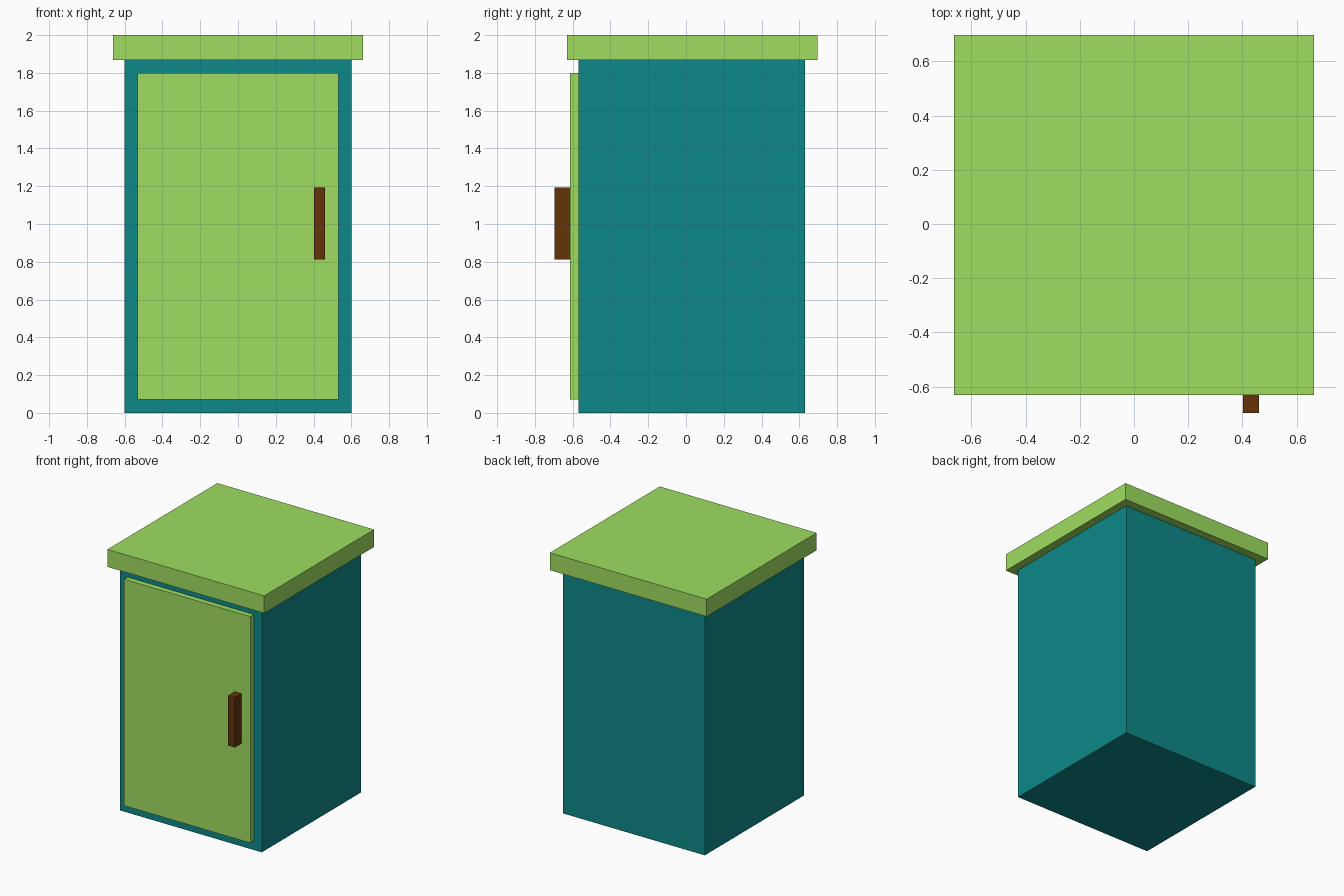
import bpy
import bmesh
from mathutils import Vector

if "Cube" in bpy.data.objects:
    bpy.data.objects.remove(bpy.data.objects["Cube"])


def material(name, rgb):
    # sRGB 0-255 converted to linear
    lin = [c / 255 / 12.92 if c <= 10 else ((c / 255 + 0.055) / 1.055) ** 2.4 for c in rgb]
    mat = bpy.data.materials.new(name)
    mat.diffuse_color = (*lin, 1)
    mat.use_nodes = True
    mat.node_tree.nodes["Principled BSDF"].inputs["Base Color"].default_value = mat.diffuse_color
    return mat


def box(name, x, y, z, mat):
    """Flat-faced box from (min, max) ranges on each axis."""
    lo, hi = Vector((x[0], y[0], z[0])), Vector((x[1], y[1], z[1]))
    bm = bmesh.new()
    bmesh.ops.create_cube(bm, size=1)
    bmesh.ops.scale(bm, vec=hi - lo, verts=bm.verts)
    bmesh.ops.translate(bm, vec=(hi - lo) / 2 + lo, verts=bm.verts)
    mesh = bpy.data.meshes.new(name)
    bm.to_mesh(mesh)
    bm.free()
    mesh.materials.append(mat)
    obj = bpy.data.objects.new(name, mesh)
    bpy.context.collection.objects.link(obj)
    return obj


teal = material("teal", (13, 137, 137))
lime = material("lime", (159, 222, 96))
brown = material("brown", (99, 52, 10))

BODY_FRONT, DOOR_FRONT, ROOF_BASE = -0.57, -0.613, 1.867

# Cabin body
box("body", (-0.6, 0.6), (BODY_FRONT, 0.63), (0, ROOF_BASE), teal)
# Overhanging flat roof
box("roof", (-0.663, 0.663), (-0.63, 0.697), (ROOF_BASE, 2), lime)
# Door panel and its pull handle
box("door", (-0.533, 0.533), (DOOR_FRONT, BODY_FRONT), (0.07, 1.8), lime)
box("door_handle", (0.402, 0.46), (-0.697, DOOR_FRONT), (0.812, 1.192), brown)
